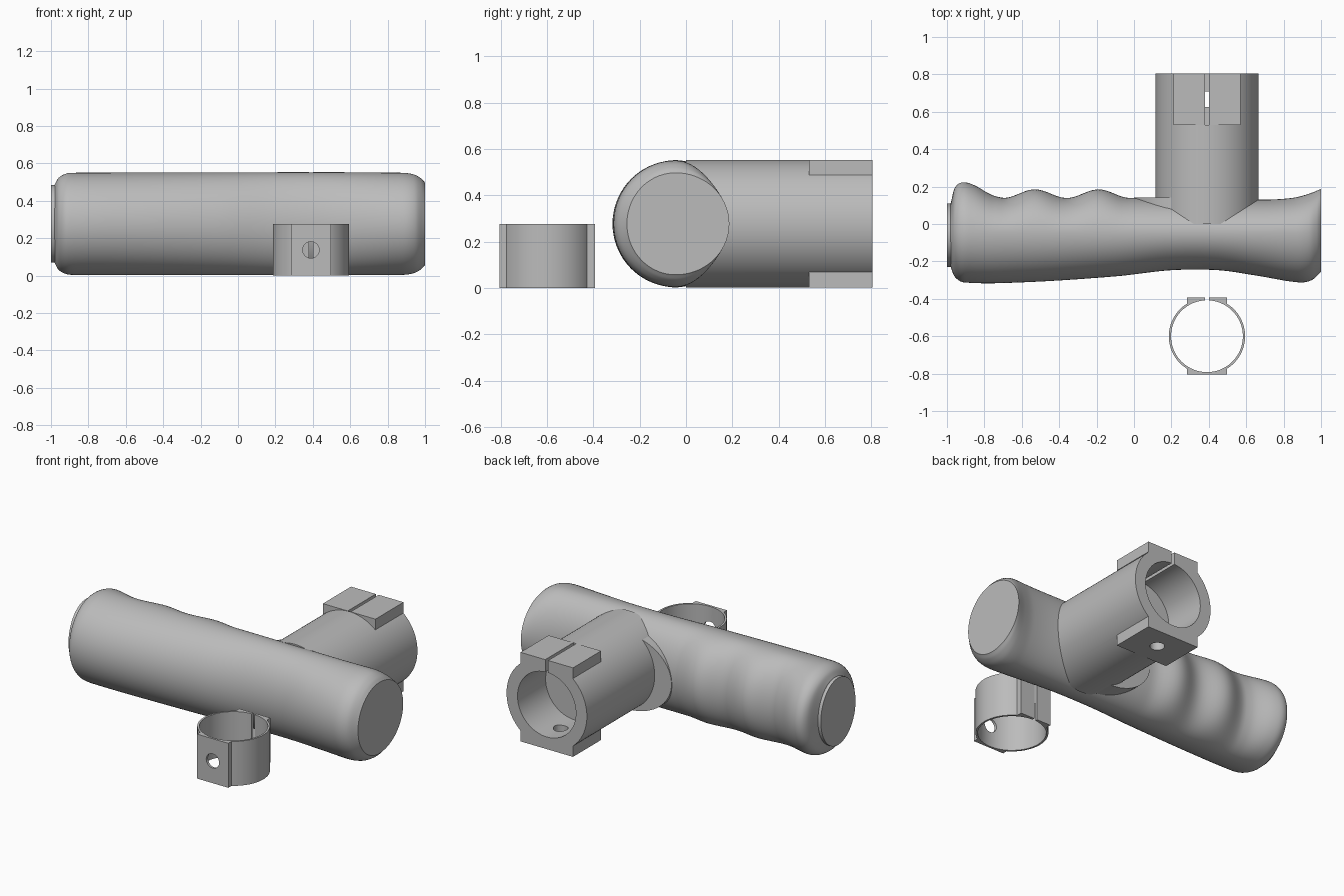
import bpy, bmesh, math
from math import cos, sin, pi, radians

cube = bpy.data.objects.get("Cube")
if cube:
    bpy.data.objects.remove(cube, do_unlink=True)

grey = bpy.data.materials.new("plain_grey")
grey.use_nodes = True
colour = (0.5, 0.5, 0.5, 1)
grey.diffuse_color = colour
grey.node_tree.nodes["Principled BSDF"].inputs["Base Color"].default_value = colour

MID = 0.277      # height of the grip and tube axes
TUBE_X = 0.39    # shared by tube and clamp
SPLIT = 0.02     # width of the clamping slots
AXIS_ROT = {"x": (0, radians(90), 0), "y": (radians(90), 0, 0), "z": (0, 0, 0)}


def dress(obj, name):
    obj.name = name
    obj.data.name = name
    obj.data.materials.clear()
    obj.data.materials.append(grey)
    return obj


def cylinder(name, centre, radius, length, axis, sides=72):
    bpy.ops.mesh.primitive_cylinder_add(vertices=sides, radius=radius, depth=length,
                                        location=centre, rotation=AXIS_ROT[axis])
    return dress(bpy.context.object, name)


def box(name, low, high):
    centre = [(a + b) / 2 for a, b in zip(low, high)]
    bpy.ops.mesh.primitive_cube_add(size=1, location=centre)
    obj = bpy.context.object
    obj.scale = [b - a for a, b in zip(low, high)]
    return dress(obj, name)


def combine(target, other, operation):
    """Apply a boolean and discard the helper."""
    mod = target.modifiers.new("boolean", "BOOLEAN")
    mod.operation = operation
    mod.solver = "EXACT"
    mod.object = other
    bpy.context.view_layer.objects.active = target
    bpy.ops.object.modifier_apply(modifier=mod.name)
    bpy.data.objects.remove(other, do_unlink=True)


def smooth(obj, angle=30):
    bpy.ops.object.select_all(action="DESELECT")
    obj.select_set(True)
    bpy.context.view_layer.objects.active = obj
    bpy.ops.object.shade_smooth_by_angle(angle=radians(angle))


def curve_at(points, x):
    """Smooth cubic through sorted (x, value) points."""
    def slope(i):
        a, b = points[max(i - 1, 0)], points[min(i + 1, len(points) - 1)]
        return (b[1] - a[1]) / (b[0] - a[0])
    i = 0
    while i < len(points) - 2 and x > points[i + 1][0]:
        i += 1
    (xa, va), (xb, vb) = points[i], points[i + 1]
    w = xb - xa
    t = (x - xa) / w
    s = 1 - t
    return (va * (1 + 2 * t) * s * s + slope(i) * w * t * s * s
            + vb * t * t * (3 - 2 * t) - slope(i + 1) * w * t * t * s)


# Grip: oval sections lofted along x, with finger waves along the back
FRONT = [(-0.98, -0.23), (-0.96, -0.28), (-0.91, -0.312), (-0.6, -0.312), (-0.1, -0.28),
         (0.2, -0.247), (0.45, -0.247), (0.65, -0.275), (0.88, -0.312), (0.95, -0.3), (1, -0.255)]
BACK = [(-0.98, 0.11), (-0.96, 0.19), (-0.92, 0.222), (-0.86, 0.21), (-0.76, 0.155), (-0.7, 0.139)]
REAR = [(-0.02, 0.139), (0.3, 0.135), (0.7, 0.13), (0.85, 0.14), (0.93, 0.16), (1, 0.187)]
HEIGHT = [(-0.98, 0.21), (-0.96, 0.245), (-0.92, 0.268), (-0.87, 0.273), (0.87, 0.273),
          (0.94, 0.264), (0.98, 0.242), (1, 0.22)]


def back_at(x):
    if x < BACK[-1][0]:
        return curve_at(BACK, x)
    if x > REAR[0][0]:
        return curve_at(REAR, x)
    return 0.162 + 0.023 * cos(2 * pi * (x + 0.53) / 0.34)


def build_grip(rings=120, sides=72, spine=-0.045):
    bm = bmesh.new()
    loops = []
    for i in range(rings + 1):
        x = 0.01 - 0.99 * cos(pi * i / rings)
        front, back, half = curve_at(FRONT, x), back_at(x), curve_at(HEIGHT, x)
        loop = []
        for j in range(sides):
            a = 2 * pi * j / sides
            reach = back - spine if cos(a) > 0 else spine - front
            loop.append(bm.verts.new((x, spine + reach * cos(a), MID + half * sin(a))))
        loops.append(loop)
    for a, b in zip(loops, loops[1:]):
        for j in range(sides):
            k = (j + 1) % sides
            bm.faces.new((a[j], a[k], b[k], b[j]))
    bm.faces.new(loops[0])
    bm.faces.new(loops[-1])
    bmesh.ops.recalc_face_normals(bm, faces=bm.faces)
    mesh = bpy.data.meshes.new("grip")
    bm.to_mesh(mesh)
    bm.free()
    obj = bpy.data.objects.new("grip", mesh)
    bpy.context.collection.objects.link(obj)
    return dress(obj, "grip")


smooth(build_grip(), 35)

# Raised round end plate on the grip
plate = cylinder("end_plate", (-0.985, -0.06, MID), 0.207, 0.03, "x")
plate.scale.y = 0.82
smooth(plate)

# Flat pad beside the tube root
pad = cylinder("tube_pad", (0.3, 0.071, 0.255), 0.3, 0.142, "y")
pad.scale.y = 0.78
smooth(pad)

# Tube with flush clamping lugs, blind bore, slot and screw hole
TUBE_END, LUG_START = 0.805, 0.53
LUG_MID = (TUBE_END + LUG_START) / 2
tube = cylinder("tube", (TUBE_X, TUBE_END / 2, MID), 0.275, TUBE_END, "y", 96)
combine(tube, box("lugs", (0.21, LUG_START, 0.002), (0.57, TUBE_END, 0.07)), "UNION")
combine(tube, box("lugs", (0.21, LUG_START, 0.487), (0.57, TUBE_END, 0.553)), "UNION")
combine(tube, cylinder("bore", (TUBE_X, LUG_MID + 0.1, MID), 0.2,
                       TUBE_END - LUG_START + 0.2, "y"), "DIFFERENCE")
combine(tube, box("slot", (TUBE_X - SPLIT / 2, LUG_START, MID),
                  (TUBE_X + SPLIT / 2, 1, 1)), "DIFFERENCE")
combine(tube, cylinder("hole", (TUBE_X, LUG_MID, 0.05), 0.042, 0.3, "z", 32), "DIFFERENCE")
smooth(tube)

# Loose clamp ring with two flat lugs, one drilled and one split
RING_Y, RING_TOP = -0.6, 0.275
RING_MID = RING_TOP / 2
ring = cylinder("clamp_ring", (TUBE_X, RING_Y, RING_MID), 0.204, RING_TOP, "z", 96)
combine(ring, box("lugs", (0.283, RING_Y - 0.205, 0), (0.497, RING_Y + 0.207, RING_TOP)), "UNION")
combine(ring, cylinder("bore", (TUBE_X, RING_Y, RING_MID), 0.192, 1, "z", 96), "DIFFERENCE")
combine(ring, box("slot", (TUBE_X - SPLIT / 2, RING_Y, -1),
                  (TUBE_X + SPLIT / 2, RING_Y + 0.3, 1)), "DIFFERENCE")
combine(ring, cylinder("hole", (TUBE_X, RING_Y - 0.2, RING_MID), 0.044, 0.2, "y", 32), "DIFFERENCE")
smooth(ring)
